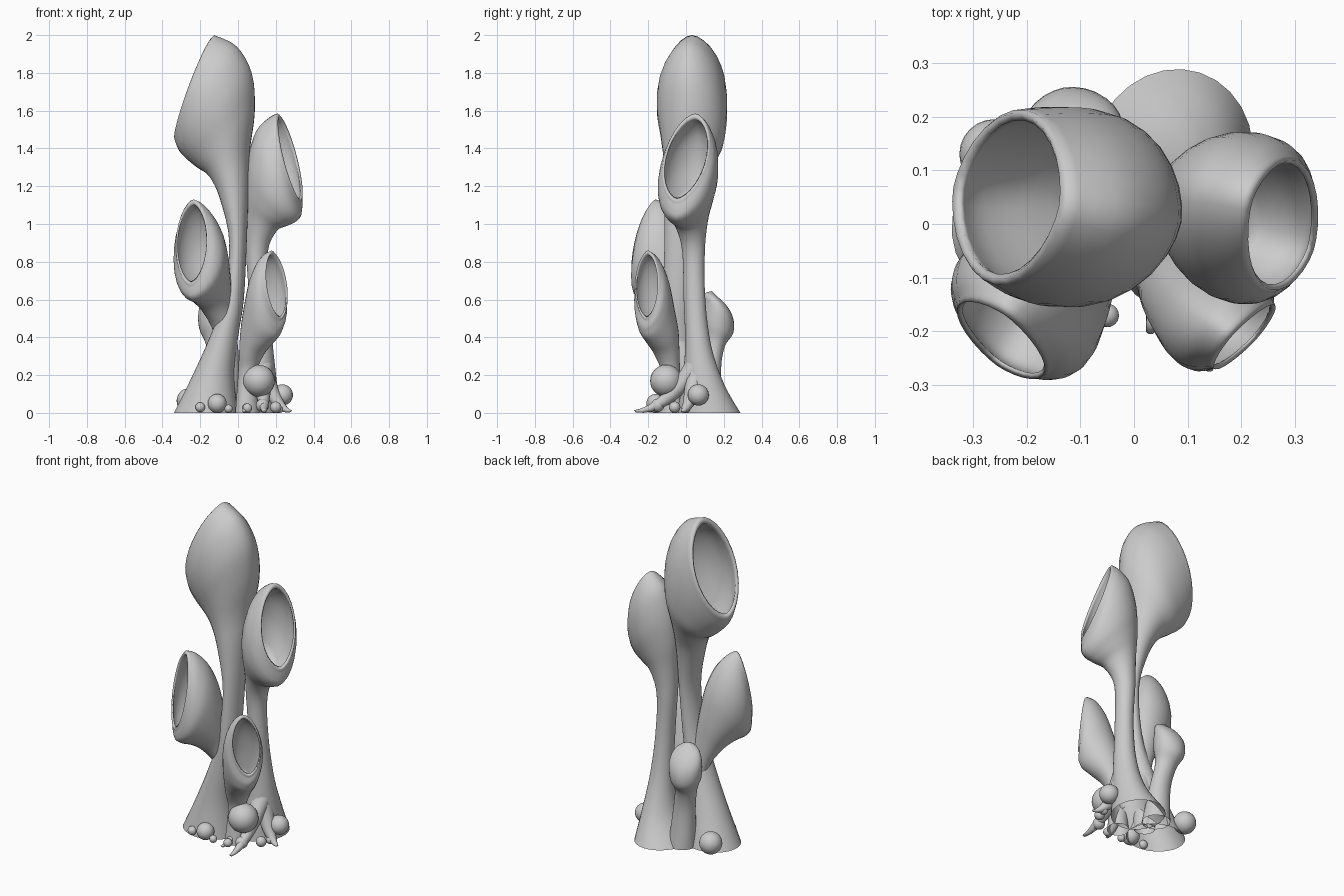
import bpy, bmesh, math
from mathutils import Vector

if "Cube" in bpy.data.objects:
    bpy.data.objects.remove(bpy.data.objects["Cube"])

grey = bpy.data.materials.new("matte grey")
grey.diffuse_color = (0.6, 0.6, 0.6, 1)
grey.use_nodes = True
grey.node_tree.nodes["Principled BSDF"].inputs["Base Color"].default_value = grey.diffuse_color
SEG = 28


def finish(bm, name):
    bmesh.ops.recalc_face_normals(bm, faces=bm.faces[:])
    me = bpy.data.meshes.new(name)
    bm.to_mesh(me)
    bm.free()
    me.materials.append(grey)
    for p in me.polygons:
        p.use_smooth = True
    ob = bpy.data.objects.new(name, me)
    bpy.context.collection.objects.link(ob)
    return ob


def spline(rows, steps=4):
    """Catmull-Rom through the section rows."""
    out = []
    for i in range(len(rows) - 1):
        a, b = rows[max(i - 1, 0)], rows[i]
        c, d = rows[i + 1], rows[min(i + 2, len(rows) - 1)]
        for k in range(steps):
            t = k / steps
            out.append([0.5 * (2 * q + (r - p) * t + (2 * p - 5 * q + 4 * r - s) * t * t
                               + (3 * q - p - 3 * r + s) * t ** 3)
                        for p, q, r, s in zip(a, b, c, d)])
    out.append(list(rows[-1]))
    return out


def shrink(row, f):
    x, y, h, w, zf, zb = row
    m, s = (zf + zb) / 2, (zb - zf) / 2 * f
    return [x, y, h * f, w * f, m - s, m + s]


def pod(name, azimuth, rows, mouth=True, roll=0):
    """Loft tilted ellipses. Row: centre x, y, half depth, half width, front z, back z.
    Steep sections become pointed ovals; roll shears them sideways."""
    a = math.radians(azimuth)
    d, e = Vector((math.cos(a), math.sin(a), 0)), Vector((-math.sin(a), math.cos(a), 0))
    sections = spline(rows)
    if mouth:  # rounded lip, then the hollow inside
        inner = [shrink(rows[-i], f) for i, f in
                 ((1, .88), (2, .88), (3, .86), (4, .8), (5, .6))]
        lip = shrink(rows[-1], .95)
        lip[0] += d.x * .008
        lip[1] += d.y * .008
        sections += [lip] + spline(inner, 3)
    bm = bmesh.new()
    rings = []
    for x, y, h, w, zf, zb in sections:
        rise = zb - zf
        tilt = rise / (math.hypot(rise, 2 * h) + 1e-6)
        ring = []
        for k in range(SEG):
            t = 2 * math.pi * k / SEG
            s, c = math.sin(t), math.cos(t)
            side = math.copysign(abs(s) ** (1 + .2 * max(tilt, 0)), s)
            p = Vector((x, y, 0)) + d * (h * c) + e * (w * side + roll * tilt * tilt * c)
            p.z = max(0, (zf + zb) / 2 - rise / 2 * c)
            ring.append(bm.verts.new(p))
        rings.append(ring)
    for r, s in zip(rings, rings[1:]):
        for k in range(SEG):
            j = (k + 1) % SEG
            bm.faces.new((r[k], r[j], s[j], s[k]))
    bm.faces.new(rings[-1])
    return finish(bm, name)


# tallest pod, mouth to the left, foot spreading to the left
pod("tall_pod", 170, [
    (-.17, -.015, .17, .15, 0, 0), (-.13, -.03, .11, .11, .2, .2),
    (-.075, -.045, .075, .085, .4, .4), (-.025, -.05, .055, .075, .6, .6),
    (0, -.04, .045, .075, .9, .9), (-.02, -.02, .075, .095, 1.13, 1.18),
    (-.045, .01, .107, .128, 1.25, 1.38), (-.065, .03, .155, .165, 1.30, 1.6),
    (-.10, .03, .175, .185, 1.345, 1.8), (-.16, .035, .155, .185, 1.39, 1.94),
    (-.23, .05, .105, .165, 1.44, 2.0)])

# second pod, mouth to the right, foot spreading to the back
pod("right_pod", -18, [
    (.07, .12, .15, .17, 0, 0), (.11, .09, .095, .115, .15, .15),
    (.12, .065, .065, .07, .35, .35), (.11, .045, .052, .058, .6, .6),
    (.1, .04, .058, .06, .85, .85), (.122, .03, .085, .085, .96, 1.05),
    (.15, .02, .12, .12, .99, 1.2), (.18, .015, .135, .15, 1.01, 1.36),
    (.215, .01, .125, .157, 1.035, 1.5), (.25, .005, .095, .145, 1.07, 1.565),
    (.27, 0, .072, .125, 1.11, 1.585)], roll=-.03)

# front left pod, its stalk passing behind the tall one
pod("left_pod", 235, [
    (-.06, .02, .06, .06, 0, 0), (-.05, 0, .05, .06, .25, .25),
    (-.07, -.03, .05, .065, .42, .44), (-.11, -.06, .075, .085, .52, .6),
    (-.145, -.09, .1, .118, .57, .75), (-.18, -.125, .115, .145, .59, .92),
    (-.205, -.16, .1, .152, .61, 1.04), (-.228, -.19, .07, .135, .635, 1.11),
    (-.243, -.21, .045, .105, .67, 1.13)], roll=.022)

# front right pod
pod("small_pod", -42, [
    (.05, -.08, .06, .07, 0, 0), (.05, -.08, .05, .05, .2, .2),
    (.07, -.10, .06, .07, .3, .32), (.1, -.125, .085, .09, .36, .45),
    (.13, -.155, .09, .103, .4, .6), (.153, -.175, .075, .11, .43, .74),
    (.178, -.193, .05, .105, .455, .83), (.2, -.205, .02, .085, .49, .86)], roll=.012)

# closed bud at the back
pod("back_bud", 100, [
    (-.06, .12, .08, .08, 0, 0), (-.08, .13, .055, .065, .22, .22),
    (-.105, .15, .055, .065, .35, .38), (-.115, .165, .085, .09, .42, .48),
    (-.115, .17, .08, .095, .5, .58), (-.11, .155, .058, .07, .57, .63),
    (-.11, .145, .008, .008, .625, .645)], mouth=False)


# thin roots creeping over the ground
def root(name, a, b, r):
    bm = bmesh.new()
    rings = []
    a, b = Vector(a), Vector(b)
    side = (b - a).cross(Vector((0, 0, 1))).normalized()
    up = side.cross(b - a).normalized()
    for i in range(9):
        t = i / 8
        c = a.lerp(b, t)
        c.z = b.z + (a.z - b.z) * (1 - t) ** 2
        rad = r * (1 - t) + .008 * t
        ring = []
        for k in range(12):
            q = 2 * math.pi * k / 12
            p = c + side * (rad * math.cos(q)) + up * (rad * math.sin(q))
            p.z = max(p.z, 0)
            ring.append(bm.verts.new(p))
        rings.append(ring)
    for p, q in zip(rings, rings[1:]):
        for k in range(12):
            j = (k + 1) % 12
            bm.faces.new((p[k], p[j], q[j], q[k]))
    bm.faces.new(rings[-1])
    finish(bm, name)


root("front_root", (.13, .04, .24), (.14, -.27, .008), .055)
root("right_root", (.14, .05, .2), (.28, -.02, .008), .055)
root("middle_root", (.06, -.04, .14), (.03, -.2, .008), .035)

# round balls around the base
balls = [(.11, -.105, .17, .085), (.235, .065, .095, .056), (-.11, -.16, .05, .05),
         (-.26, .13, .065, .065), (-.2, -.16, .03, .026), (.13, -.15, .04, .035),
         (.2, -.06, .03, .03), (.05, -.17, .025, .025),
         (-.05, -.17, .022, .022), (.22, 0, .025, .025)]
for i, (x, y, z, r) in enumerate(balls):
    bm = bmesh.new()
    bmesh.ops.create_uvsphere(bm, u_segments=24, v_segments=14, radius=r)
    bmesh.ops.translate(bm, verts=bm.verts[:], vec=(x, y, max(z, r)))
    finish(bm, f"ball_{i + 1}")
